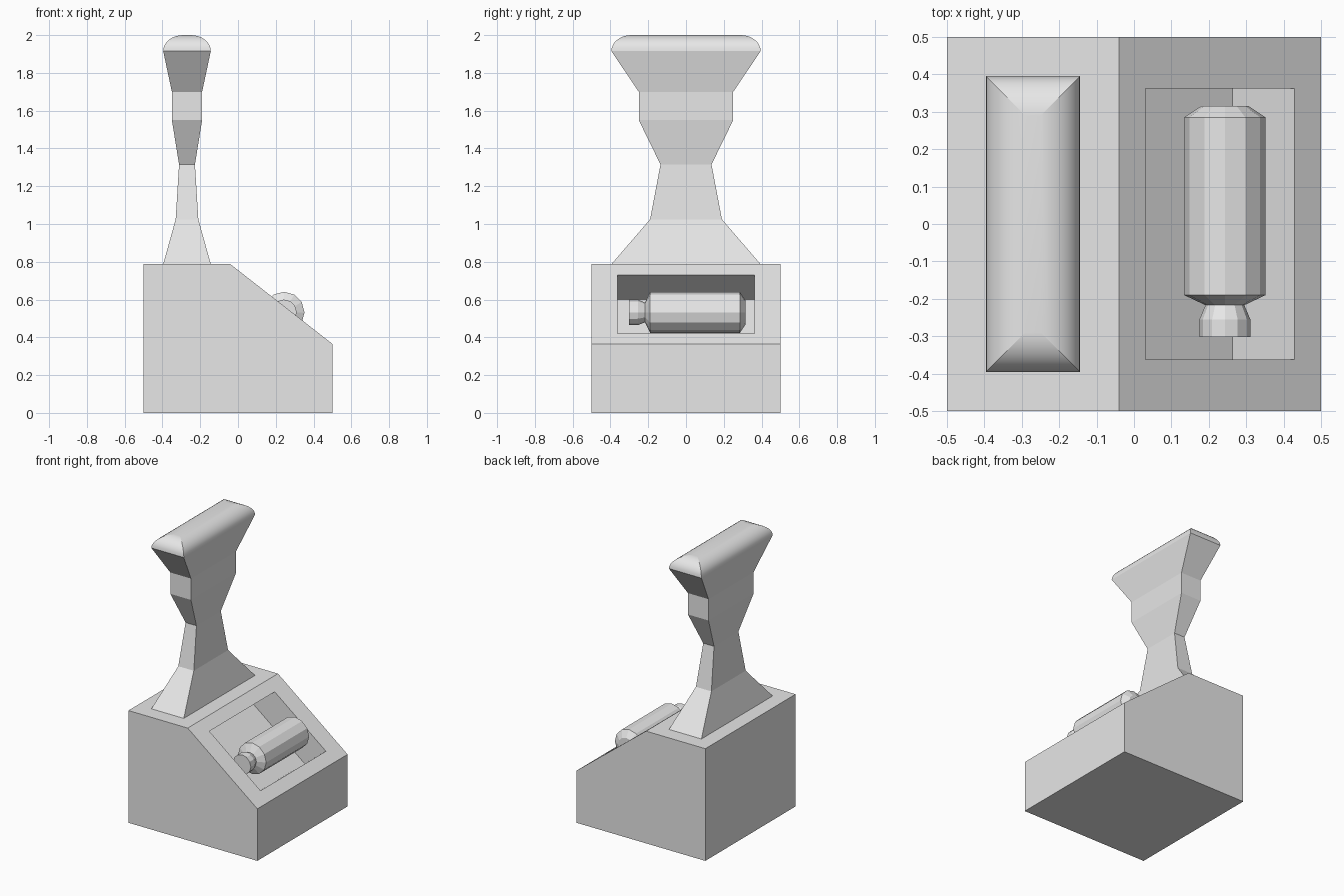
import bpy, bmesh, math
from mathutils import Vector

cube = bpy.data.objects.get("Cube")
if cube:
    bpy.data.objects.remove(cube, do_unlink=True)

grey = bpy.data.materials.new("plain_grey")
grey.use_nodes = True
grey.diffuse_color = (0.8, 0.8, 0.8, 1)
grey.node_tree.nodes["Principled BSDF"].inputs["Base Color"].default_value = (0.8, 0.8, 0.8, 1)


def finish(bm, name):
    bmesh.ops.recalc_face_normals(bm, faces=bm.faces)
    mesh = bpy.data.meshes.new(name)
    bm.to_mesh(mesh)
    bm.free()
    obj = bpy.data.objects.new(name, mesh)
    bpy.context.collection.objects.link(obj)
    mesh.materials.append(grey)
    return obj


def loft(bm, rings):
    """Skin a list of equal-length point rings and cap both ends."""
    loops = [[bm.verts.new(p) for p in ring] for ring in rings]
    for a, b in zip(loops, loops[1:]):
        for i in range(len(a)):
            j = (i + 1) % len(a)
            bm.faces.new((a[i], a[j], b[j], b[i]))
    bm.faces.new(loops[0])
    bm.faces.new(loops[-1])


# Pedestal: side profile extruded along y
bm = bmesh.new()
profile = [(-0.5, 0), (0.5, 0), (0.5, 0.365), (-0.04, 0.787), (-0.5, 0.787)]
loft(bm, [[(x, y, z) for x, z in profile] for y in (-0.5, 0.5)])
bmesh.ops.recalc_face_normals(bm, faces=bm.faces)

# Recess sunk into the sloped face
slope = next(f for f in bm.faces if f.normal.x > 0.3 and f.normal.z > 0.3)
bmesh.ops.inset_individual(bm, faces=[slope], thickness=0.128)
for v in slope.verts:
    v.co.y = math.copysign(0.362, v.co.y)
floor = bmesh.ops.extrude_discrete_faces(bm, faces=[slope])["faces"][0]
bmesh.ops.translate(bm, verts=floor.verts, vec=Vector((-0.165, 0, -0.131)))
finish(bm, "pedestal")

# Handle: rectangular sections (z, half width, half depth), then a rounded top
sections = [(0.787, 0.126, 0.395), (1.025, 0.06, 0.19), (1.315, 0.042, 0.135),
            (1.55, 0.08, 0.25), (1.70, 0.08, 0.25)]
STEPS = 8
for i in range(STEPS + 1):
    a = math.pi / 2 * i / STEPS
    inset = 0.105 * (1 - math.cos(a))
    sections.append((1.915 + 0.085 * math.sin(a), 0.126 - inset, 0.395 - inset))
bm = bmesh.new()
loft(bm, [[(-0.27 + sx * w, sy * d, z) for sx, sy in ((-1, -1), (1, -1), (1, 1), (-1, 1))]
          for z, w, d in sections])
handle = finish(bm, "handle")
# Smooth only the rounded top
for f in handle.data.polygons:
    f.use_smooth = f.center.z > 1.915
bpy.context.view_layer.objects.active = handle
edges = handle.data.edges
for e in edges:
    a, b = (handle.data.vertices[i].co for i in e.vertices)
    rim = abs(a.z - b.z) < 1e-4 and a.z < 1.916
    mitre = abs(a.z - b.z) > 1e-4
    e.use_edge_sharp = rim or mitre

# Bottle lying in the recess: twelve-sided turned shape (y, radius)
bm = bmesh.new()
SIDES = 12
turned = [(-0.302, 0.068), (-0.255, 0.068), (-0.217, 0.052), (-0.19, 0.109),
          (0.285, 0.109), (0.316, 0.062)]
angles = [2 * math.pi * i / SIDES for i in range(SIDES)]
loft(bm, [[(0.243 + r * math.cos(a), y, 0.532 + r * math.sin(a)) for a in angles]
          for y, r in turned])
finish(bm, "bottle")
